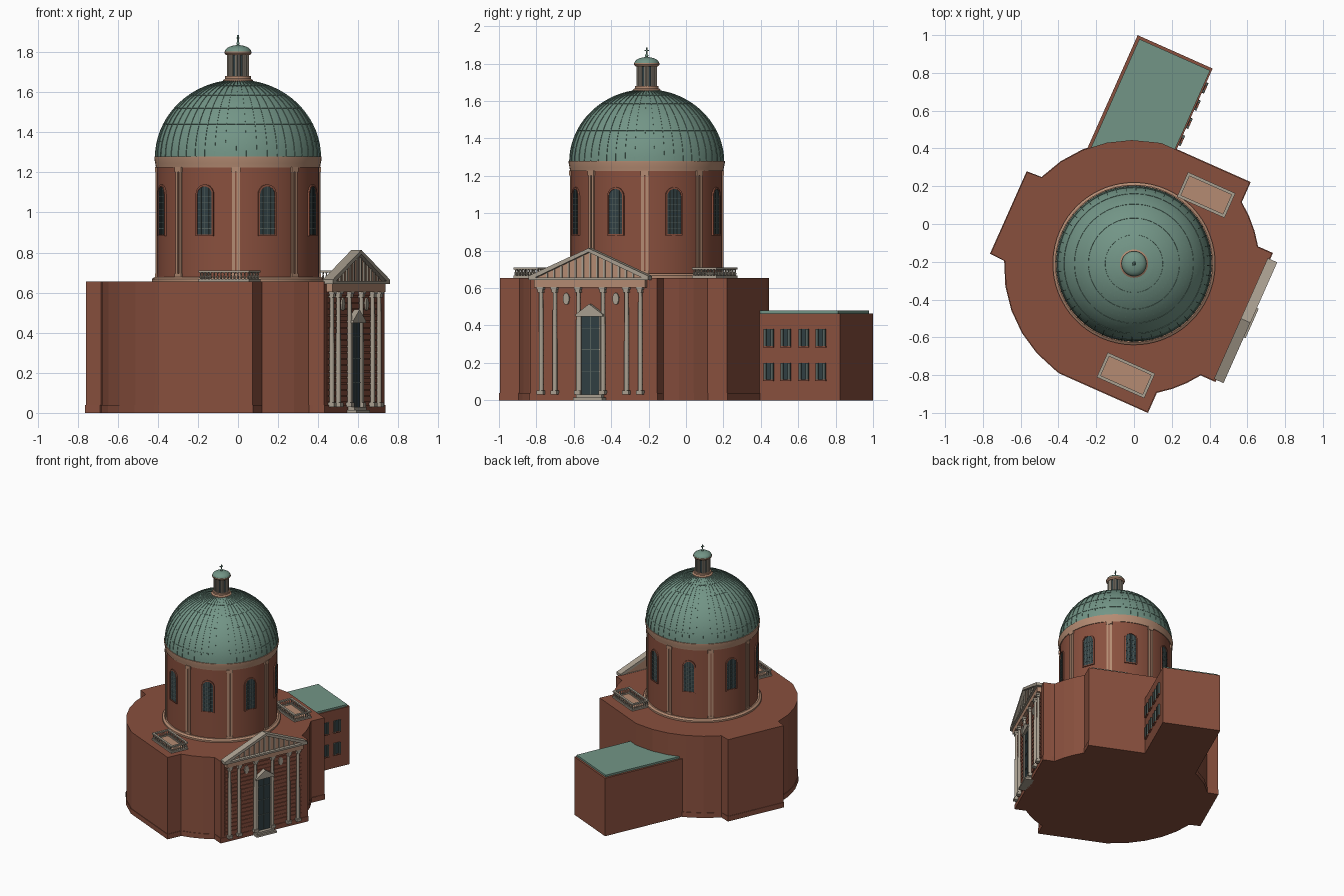
import bpy, bmesh
from math import sin, cos, pi, radians
from mathutils import Matrix

if "Cube" in bpy.data.objects:
    bpy.data.objects.remove(bpy.data.objects["Cube"])

# whole building sits on a rotated axis: local +x is the entrance side
M = Matrix.Translation((0, -0.21, 0)) @ Matrix.Rotation(radians(-24), 4, 'Z')
FACE = Matrix(((0, 0, 1, 0), (1, 0, 0, 0), (0, 1, 0, 0), (0, 0, 0, 1)))  # (a,b,c) -> y,z,x
COLORS = dict(brick=(.25, .08, .048), copper=(.17, .30, .24), peach=(.46, .26, .17),
              stone=(.40, .35, .28), glass=(.03, .05, .055), iron=(.09, .12, .11))
MATS = {}
for key, c in COLORS.items():
    MATS[key] = bpy.data.materials.new(key)
    MATS[key].diffuse_color = (*c, 1)


def finish(bm, name, mat, smooth=False):
    bmesh.ops.recalc_face_normals(bm, faces=bm.faces)
    me = bpy.data.meshes.new(name)
    bm.to_mesh(me)
    bm.free()
    me.materials.append(MATS[mat])
    if smooth:
        me.shade_smooth()
        me.set_sharp_from_angle(angle=radians(35))
    ob = bpy.data.objects.new(name, me)
    bpy.context.collection.objects.link(ob)
    ob.matrix_world = M


def prism(bm, pts, c0, c1, mat=Matrix()):
    lo = [bm.verts.new(mat @ Matrix.Translation((a, b, c0)).translation) for a, b in pts]
    hi = [bm.verts.new(mat @ Matrix.Translation((a, b, c1)).translation) for a, b in pts]
    bm.faces.new(lo)
    bm.faces.new(hi)
    for i in range(len(pts)):
        j = (i + 1) % len(pts)
        bm.faces.new((lo[i], lo[j], hi[j], hi[i]))


def box(bm, x0, x1, y0, y1, z0, z1, mat=Matrix()):
    prism(bm, [(x0, y0), (x1, y0), (x1, y1), (x0, y1)], z0, z1, mat)


def band(bm, outer, inner, c0, c1, mat):
    loops = [[bm.verts.new(mat @ Matrix.Translation((a, b, c)).translation) for a, b in p]
             for p, c in ((outer, c0), (outer, c1), (inner, c1), (inner, c0))]
    n = len(outer)
    for k in range(4):
        A, B = loops[k], loops[(k + 1) % 4]
        for i in range(n):
            bm.faces.new((A[i], A[(i + 1) % n], B[(i + 1) % n], B[i]))


def lathe(bm, prof, seg=64, x=0, y=0):
    rings = [[bm.verts.new((x + r * cos(2 * pi * i / seg), y + r * sin(2 * pi * i / seg), z))
              for i in range(seg)] if r else [bm.verts.new((x, y, z))] for r, z in prof]
    for A, B in zip(rings, rings[1:]):
        for i in range(seg):
            j = (i + 1) % seg
            f = [A[i % len(A)], A[j % len(A)], B[j % len(B)], B[i % len(B)]]
            bm.faces.new(list(dict.fromkeys(f)))


def arch(w, z0, z1, n=10):
    return [(-w, z0), (w, z0)] + [(w * cos(pi * i / n), z1 - w + w * sin(pi * i / n)) for i in range(n + 1)]


def arc(a0, a1, n, r=.672):
    return [(r * cos(radians(a0 + (a1 - a0) * i / n)), r * sin(radians(a0 + (a1 - a0) * i / n))) for i in range(n + 1)]


# main body footprint: round hall with four square projections
def footprint(e=0):
    half = [(.645 + e, .37 + e), (.585, .37 + e)] + arc(33.5, 55, 3, .672 + e) + \
           [(.385 + e, .555), (.385 + e, .665 + e), (-.126, .665 + e)] + \
           arc(103, 159, 5, .675 + e) + [(-.714 - e, .235 + e)]
    return [(a, b - .023) for a, b in half + [(a, -b) for a, b in reversed(half)]]


bm = bmesh.new()
prism(bm, footprint(), 0, .655)
finish(bm, "main_hall", "brick")
bm = bmesh.new()
prism(bm, footprint(.004), 0, .04)
finish(bm, "hall_plinth", "brick")

# rear annex with copper roof
bm = bmesh.new()
box(bm, -.474, -.04, .3, 1.113, 0, .465)
finish(bm, "annex", "brick")
bm = bmesh.new()
box(bm, -.458, -.048, .4, 1.098, .46, .48)
finish(bm, "annex_roof", "copper")
panes, shutters, sills = bmesh.new(), bmesh.new(), bmesh.new()
for v in (.698, .798, .903, 1.003):
    for z in (.11, .29):
        box(panes, -.05, -.037, v - .016, v + .016, z, z + .09)
        for s in (-1, 1):
            y = sorted((v + s * .013, v + s * .028))
            box(shutters, -.05, -.028, *y, z, z + .09)
        box(sills, -.05, -.028, v - .03, v + .03, z - .008, z)
finish(panes, "annex_windows", "glass")
finish(shutters, "annex_shutters", "iron")
finish(sills, "annex_sills", "brick")

# drum with base ring and cornice
bm = bmesh.new()
lathe(bm, [(0, .64), (.405, .64), (.405, 1.24), (0, 1.24)])
finish(bm, "drum", "brick", True)
bm = bmesh.new()
lathe(bm, [(.40, .65), (.43, .65), (.43, .668), (.416, .678), (.40, .678)])
lathe(bm, [(.39, 1.225), (.41, 1.225), (.413, 1.245), (.418, 1.27), (.418, 1.28), (.39, 1.28)])
finish(bm, "drum_rings", "peach", True)

# arched windows and paired pilasters around the drum
glass, surround, bars, pil = (bmesh.new() for _ in range(4))
for k in range(8):
    R = Matrix.Rotation(k * pi / 4, 4, 'Z') @ FACE
    prism(glass, arch(.04, .89, 1.13), .38, .407, R)
    band(surround, arch(.048, .882, 1.14), arch(.04, .89, 1.13), .39, .412, R)
    for a in (-.02, 0, .02):
        box(bars, a - .0015, a + .0015, .89, 1.122 if a else 1.13, .40, .4095, R)
    for i in range(6):
        z = .92 + i * .032
        box(bars, -.04, .04, z - .0015, z + .0015, .40, .409, R)
    R = Matrix.Rotation((k + .5) * pi / 4, 4, 'Z') @ FACE
    for s in (-1, 1):
        box(pil, s * .012 - .008, s * .012 + .008, .69, 1.21, .39, .411, R)
    box(pil, -.023, .023, .675, .695, .39, .414, R)
    box(pil, -.023, .023, 1.203, 1.228, .39, .414, R)
finish(glass, "drum_windows", "glass")
finish(surround, "drum_window_surrounds", "brick")
finish(bars, "drum_window_bars", "iron")
finish(pil, "drum_pilasters", "peach")


# dome with ribs and hoops
def dome(t, off=0):
    return ((.412 + off) * cos(t), 1.272 + (.388 + off) * sin(t))


T = [i * radians(81) / 16 for i in range(17)]
bm = bmesh.new()
lathe(bm, [dome(t) for t in T] + [(0, 1.66)], 96)
finish(bm, "dome", "copper", True)
bm = bmesh.new()
P = Matrix.Rotation(pi / 2, 4, 'X')
for k in range(48):
    prism(bm, [dome(t, .003) for t in T] + [dome(t, -.006) for t in reversed(T)],
          -.002, .002, Matrix.Rotation(k * pi / 24, 4, 'Z') @ P)
finish(bm, "dome_ribs", "copper")
bm = bmesh.new()
for d in (12, 26, 40, 54, 68):
    a, b = radians(d - .3), radians(d + .3)
    lathe(bm, [dome(a, -.004), dome(a, .002), dome(b, .002), dome(b, -.004)], 96)
finish(bm, "dome_hoops", "copper")

# lantern, cap and cross
bm = bmesh.new()
lathe(bm, [(0, 1.645), (.075, 1.645), (.075, 1.66), (.064, 1.668), (.064, 1.68), (0, 1.68)], 32)
lathe(bm, [(0, 1.785), (.06, 1.785), (.068, 1.795), (.068, 1.803), (0, 1.803)], 32)
finish(bm, "lantern_mouldings", "peach", True)
bm = bmesh.new()
lathe(bm, [(0, 1.67), (.047, 1.67), (.047, 1.79), (0, 1.79)], 16)
finish(bm, "lantern_core", "glass")
bm = bmesh.new()
for k in range(16):
    a = (k // 2 + .5) * pi / 4 + (k % 2 - .5) * .26
    lathe(bm, [(.0065, 1.675), (.0065, 1.79)], 8, .05 * cos(a), .05 * sin(a))
finish(bm, "lantern_columns", "stone", True)
bm = bmesh.new()
lathe(bm, [(.066 * cos(t), 1.802 + .033 * sin(t)) for t in [i * pi / 12 for i in range(6)]] + [(0, 1.836)], 32)
bmesh.ops.create_icosphere(bm, subdivisions=2, radius=.009, matrix=Matrix.Translation((0, 0, 1.843)))
box(bm, -.003, .003, -.003, .003, 1.845, 1.886)
box(bm, -.003, .003, -.013, .013, 1.868, 1.874)
finish(bm, "lantern_cap_and_cross", "copper", True)

# two roof terraces with balustrades
floor, rail = bmesh.new(), bmesh.new()
for y0, y1 in ((.42, .555), (-.625, -.49)):
    x0, x1 = .068, .335
    box(floor, x0, x1, y0, y1, .65, .663)
    rect = lambda d: [(x0 + d, y0 + d), (x1 - d, y0 + d), (x1 - d, y1 - d), (x0 + d, y1 - d)]
    band(rail, rect(-.004), rect(.012), .70, .71, Matrix())
    band(rail, rect(-.004), rect(.012), .655, .667, Matrix())
    posts = [(x0 + .004 + i * (x1 - x0 - .008) / 14, y) for i in range(15) for y in (y0 + .004, y1 - .004)]
    posts += [(x, y0 + .004 + i * (y1 - y0 - .008) / 7) for i in range(1, 7) for x in (x0 + .004, x1 - .004)]
    for x, y in posts:
        lathe(rail, [(.003, .665), (.0055, .677), (.0025, .69), (.004, .70)], 6, x, y)
finish(floor, "terrace_floors", "peach")
finish(rail, "terrace_balustrades", "stone")

# entrance front: rusticated courses, columns, entablature, pediment
F = Matrix.Translation((0, -.035, 0)) @ FACE
bm = bmesh.new()
for i in range(18):
    box(bm, -.325, .325, .055 + i * .031, .081 + i * .031, .63, .65, F)
finish(bm, "front_brick_courses", "brick")
bm = bmesh.new()
for v in (-.29, -.21, -.072, .072, .21, .29):
    lathe(bm, [(.013, .05), (.013, .3), (.0105, .595)], 12, .657, v - .035)
    box(bm, v - .018, v + .018, .03, .052, .64, .676, F)
    box(bm, v - .014, v + .014, .575, .592, .64, .672, F)
    box(bm, v - .018, v + .018, .592, .606, .64, .676, F)
finish(bm, "front_columns", "stone", True)
bm = bmesh.new()
box(bm, -.325, .325, .604, .645, .63, .676, F)
prism(bm, [(-.33, .65), (.33, .65), (0, .795)], .64, .664, F)
finish(bm, "entablature_and_tympanum", "peach")
bm = bmesh.new()
box(bm, -.35, .35, .643, .657, .635, .69, F)
for s in (-1, 1):
    prism(bm, [(s * .35, .652), (s * .35, .665), (0, .813), (0, .792), (s * .31, .657)], .635, .69, F)
for i in range(-6, 7):
    v = i * .042
    box(bm, v - .005, v + .005, .655, .79 - abs(v) * .43, .65, .671, F)
finish(bm, "pediment_cornice", "stone")

# doorway, steps and oval medallions
bm = bmesh.new()
box(bm, -.055, .055, .03, .45, .63, .658, F)
finish(bm, "door", "glass")
bm = bmesh.new()
box(bm, -.002, .002, .03, .45, .64, .661, F)
for z in (.15, .27, .38):
    box(bm, -.055, .055, z, z + .004, .64, .661, F)
finish(bm, "door_bars", "iron")
bm = bmesh.new()
for s in (-1, 1):
    box(bm, *sorted((s * .053, s * .063)), .03, .45, .63, .668, F)
    prism(bm, [(s * .145 + .018 * cos(t), .543 + .032 * sin(t)) for t in [i * pi / 8 for i in range(16)]], .63, .658, F)
prism(bm, [(-.078, .448), (.078, .448), (.078, .46), (0, .515), (-.078, .46)], .63, .68, F)
box(bm, -.085, .085, 0, .015, .63, .70, F)
box(bm, -.075, .075, .015, .03, .63, .685, F)
finish(bm, "door_surround_and_medallions", "stone")

for m in bpy.data.materials:
    if m.users and not m.is_grease_pencil:
        m.use_nodes = True
        m.node_tree.nodes["Principled BSDF"].inputs["Base Color"].default_value = m.diffuse_color
